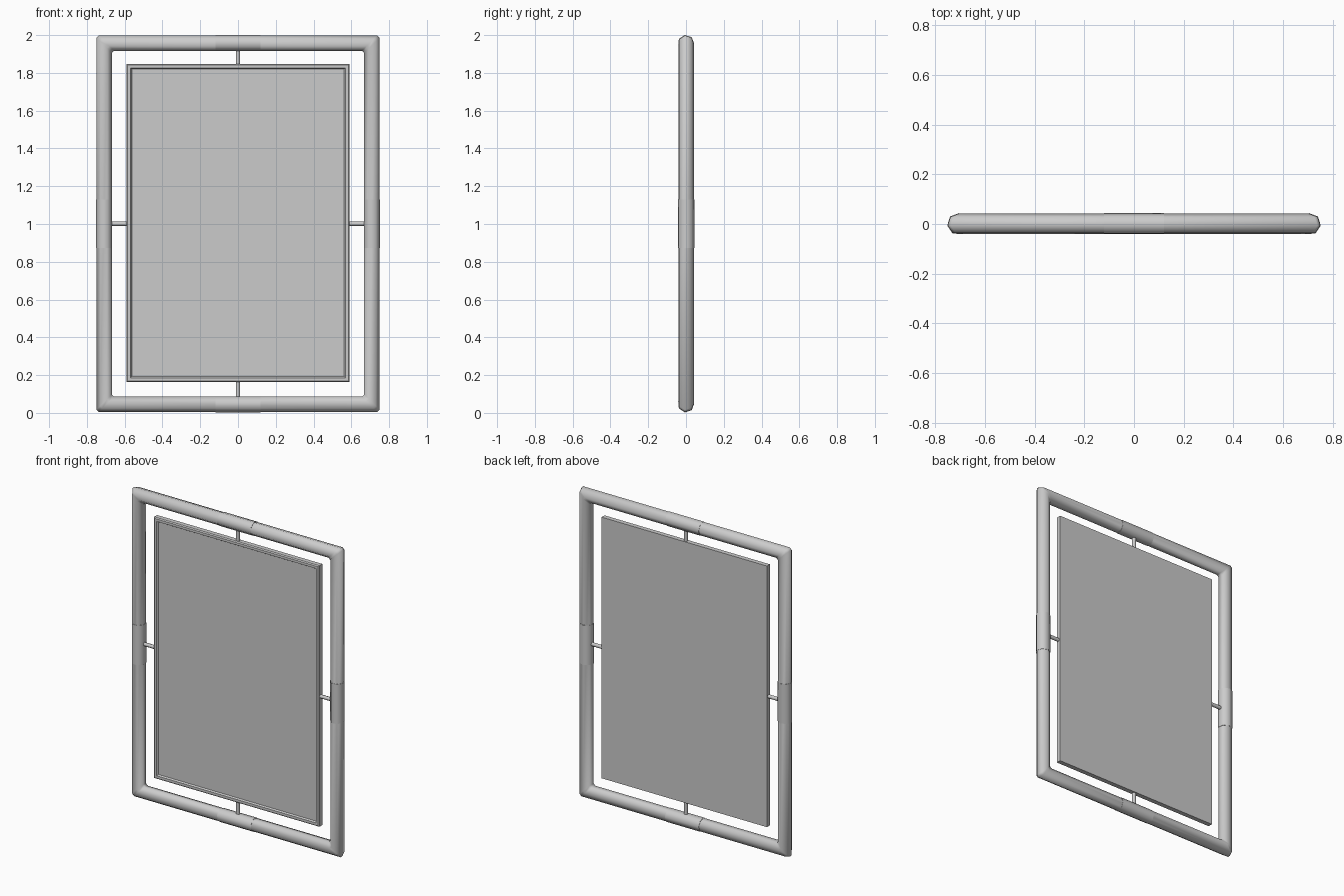
import bpy, bmesh, math
from mathutils import Vector

cube = bpy.data.objects.get("Cube")
if cube:
    bpy.data.objects.remove(cube)

grey = bpy.data.materials.new("light_grey")
grey.use_nodes = True
grey.diffuse_color = (0.6, 0.6, 0.6, 1)
grey.node_tree.nodes["Principled BSDF"].inputs["Base Color"].default_value = (0.6, 0.6, 0.6, 1)

SIDES = 7
HALF_W, LOW, HIGH = 0.708, 0.046, 1.957   # tube centre lines
MID = (LOW + HIGH) / 2
Y = Vector((0, 1, 0))


def finish(bm, name, angle=0):
    bmesh.ops.recalc_face_normals(bm, faces=bm.faces)
    mesh = bpy.data.meshes.new(name)
    bm.to_mesh(mesh)
    bm.free()
    mesh.materials.append(grey)
    obj = bpy.data.objects.new(name, mesh)
    bpy.context.collection.objects.link(obj)
    if angle:
        bpy.ops.object.select_all(action='DESELECT')
        obj.select_set(True)
        bpy.context.view_layer.objects.active = obj
        bpy.ops.object.shade_smooth_by_angle(angle=math.radians(angle))
    return obj


def ring(bm, centre, outward, radius):
    """Seven-sided section, with its first corner just forward of outward."""
    verts = []
    for i in range(SIDES):
        a = math.radians(-8) + math.tau * i / SIDES
        verts.append(bm.verts.new(centre + outward * radius * math.cos(a) + Y * radius * math.sin(a)))
    return verts


def bridge(bm, a, b):
    n = len(a)
    for i in range(n):
        bm.faces.new((a[i], a[(i + 1) % n], b[(i + 1) % n], b[i]))


def tube(name, start, end, outward, radius):
    bm = bmesh.new()
    a, b = ring(bm, start, outward, radius), ring(bm, end, outward, radius)
    bridge(bm, a, b)
    bm.faces.new(a)
    bm.faces.new(b)
    return finish(bm, name, 60)


# Outer frame: mitred tube loop with a small cut at each corner
bm = bmesh.new()
rings = []
cut = 0.012
for sx, sz in ((1, 1), (-1, 1), (-1, -1), (1, -1)):
    centre = Vector((sx * HALF_W, 0, HIGH if sz > 0 else LOW))
    shifts = [Vector((-sx * cut, 0, 0)), Vector((0, 0, -sz * cut))]
    if sx == sz:
        shifts.reverse()
    for shift in shifts:
        rings.append(ring(bm, centre + shift, Vector((sx, 0, sz)), 0.042))
for i, section in enumerate(rings):
    bridge(bm, section, rings[(i + 1) % len(rings)])
finish(bm, "outer_frame", 60)

# Sleeves and thin rods at the middle of each side
for name, d in (("left", (1, 0, 0)), ("right", (-1, 0, 0)), ("top", (0, 0, 1)), ("bottom", (0, 0, -1))):
    out = Vector(d)
    upright = out.x != 0
    along = Vector((0, 0, 1)) if upright else Vector((1, 0, 0))
    reach = HALF_W if upright else (HIGH - LOW) / 2
    centre = Vector((0, 0, MID)) + out * reach
    half = 0.128 if upright else 0.12
    tube(name + "_sleeve", centre - along * half, centre + along * half, out, 0.044)
    hub = Vector((0, 0, MID))
    tube(name + "_rod", hub + out * (reach - 0.13), centre, along, 0.012)

# Panel: slab with a softened front rim around a recessed face
bm = bmesh.new()
loops = []
for inset, y in ((0, 0.018), (0, -0.012), (0.006, -0.018), (0.022, -0.018), (0.028, -0.008)):
    w, h = 0.59 - inset, 0.842 - inset
    loops.append([bm.verts.new((sx * w, y, 1.006 + sz * h))
                  for sx, sz in ((1, 1), (-1, 1), (-1, -1), (1, -1))])
for a, b in zip(loops, loops[1:]):
    bridge(bm, a, b)
bm.faces.new(loops[0])
bm.faces.new(loops[-1])
finish(bm, "panel")
